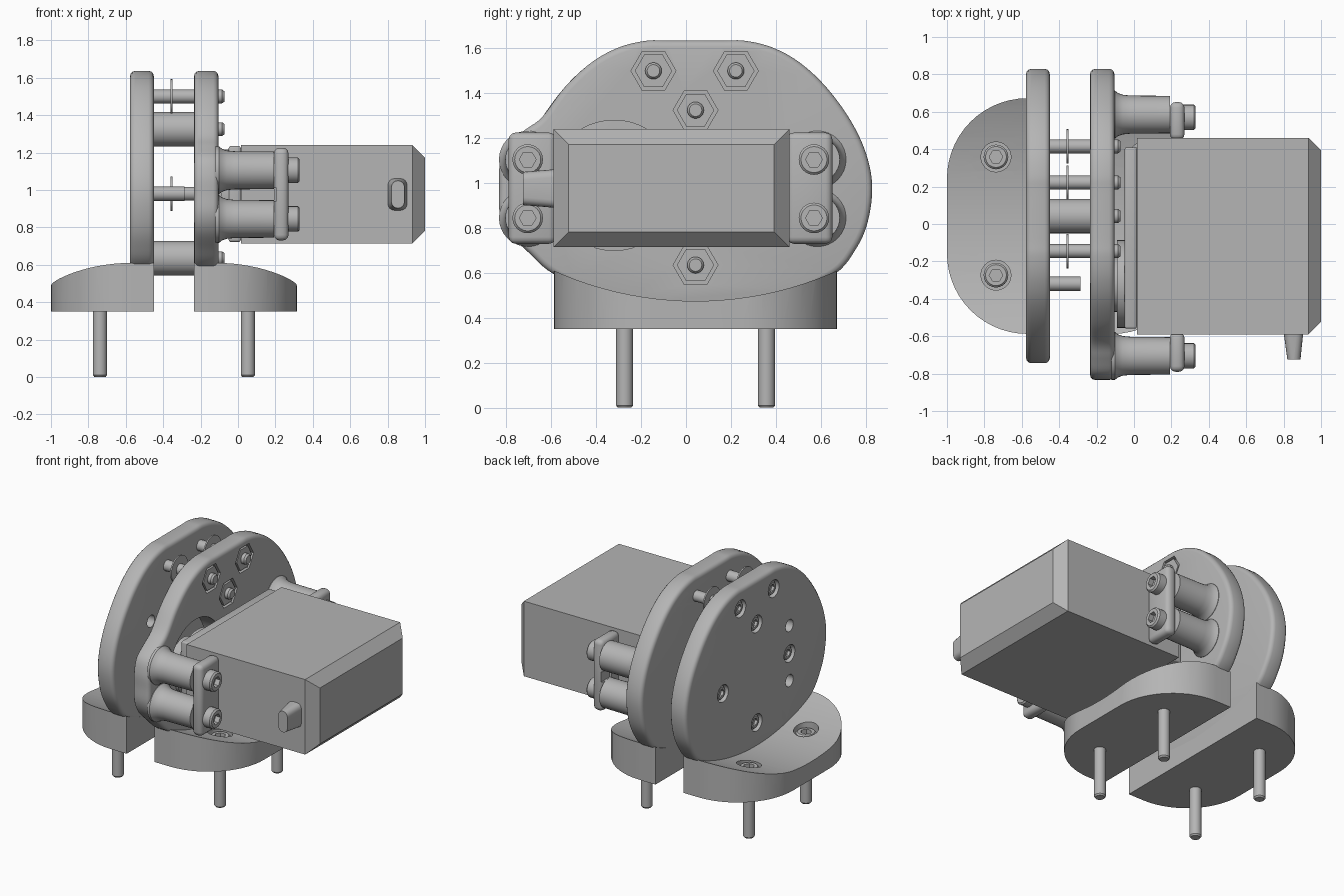
import bpy, bmesh, math
from mathutils import Vector

if "Cube" in bpy.data.objects:
    bpy.data.objects.remove(bpy.data.objects["Cube"])

mat = bpy.data.materials.new("plain grey")
mat.diffuse_color = (0.46, 0.46, 0.46, 1)
mat.use_nodes = True
mat.node_tree.nodes["Principled BSDF"].inputs["Base Color"].default_value = mat.diffuse_color
CY = 0.0425   # symmetry line of plates and feet


def finish(name, bm):
    bmesh.ops.recalc_face_normals(bm, faces=bm.faces)
    me = bpy.data.meshes.new(name)
    bm.to_mesh(me)
    bm.free()
    ob = bpy.data.objects.new(name, me)
    bpy.context.collection.objects.link(ob)
    me.materials.append(mat)
    return ob


def activate(ob):
    bpy.ops.object.select_all(action='DESELECT')
    ob.select_set(True)
    bpy.context.view_layer.objects.active = ob


def apply(ob, kind, **props):
    m = ob.modifiers.new(kind, kind)
    for k, v in props.items():
        setattr(m, k, v)
    activate(ob)
    bpy.ops.object.modifier_apply(modifier=m.name)


def cut(ob, cutters):
    for c in cutters:
        apply(ob, 'BOOLEAN', operation='DIFFERENCE', solver='EXACT', object=c)
        bpy.data.objects.remove(c)


def smooth(ob, deg=32):
    activate(ob)
    bpy.ops.object.shade_smooth_by_angle(angle=math.radians(deg))
    return ob


def turned(name, axis, centre, profile, n=24):
    """Closed turned part; profile is (radius, position along axis)."""
    bm = bmesh.new()
    u, v = centre
    rings = []
    for r, t in profile:
        ring = []
        for i in range(n):
            a = 2 * math.pi * i / n
            p, q = u + r * math.cos(a), v + r * math.sin(a)
            ring.append(bm.verts.new((t, p, q) if axis == 'X' else (p, q, t)))
        rings.append(ring)
    for a, b in zip(rings, rings[1:]):
        for i in range(n):
            bm.faces.new((a[i], a[(i + 1) % n], b[(i + 1) % n], b[i]))
    bm.faces.new(rings[0])
    bm.faces.new(rings[-1])
    return finish(name, bm)


def rod(name, axis, centre, r, a, b, n=24):
    return turned(name, axis, centre, [(r, a), (r, b)], n)


def socket_head(name, axis, centre, r, base, top):
    """Screw head with a hexagonal socket in its top."""
    s = 1 if top > base else -1
    ob = turned(name, axis, centre,
                [(r, base), (r, top - s * .01), (r - .01, top)], 24)
    cut(ob, [rod("socket_cutter", axis, centre, r * .55, top - s * .035, top + s * .03, 6)])
    return smooth(ob)


def prism(name, pts, to3d, vec):
    bm = bmesh.new()
    f = bm.faces.new([bm.verts.new(to3d(*p)) for p in pts])
    ext = bmesh.ops.extrude_face_region(bm, geom=[f])
    bmesh.ops.translate(bm, vec=Vector(vec),
                        verts=[g for g in ext['geom'] if isinstance(g, bmesh.types.BMVert)])
    return finish(name, bm)


def box(name, x, y, z, bevel=0):
    ob = prism(name, [(y[0], z[0]), (y[1], z[0]), (y[1], z[1]), (y[0], z[1])],
               lambda a, b: (x[0], a, b), (x[1] - x[0], 0, 0))
    if bevel:
        apply(ob, 'BEVEL', width=bevel, segments=3)
        smooth(ob)
    return ob


def spline(pts, steps=5):
    """Closed smooth outline through the points."""
    out, n = [], len(pts)
    for i in range(n):
        a, b, c, d = [Vector(pts[(i + k) % n]) for k in (-1, 0, 1, 2)]
        for s in range(steps):
            t = s / steps
            out.append(.5 * (2 * b + (c - a) * t + (2 * a - 5 * b + 4 * c - d) * t * t
                             + (3 * b - a - 3 * c + d) * t ** 3))
    return out


# Upright plates
half = [(.12, 1.635), (.22, 1.634), (.34, 1.605), (.46, 1.54), (.58, 1.43), (.69, 1.28),
        (.76, 1.13), (.787, .98), (.765, .82), (.71, .70), (.62, .595), (.42, .50), (.18, .45)]
right_side = [(CY + o, z) for o, z in half]
left_side = [(CY - o, z) for o, z in reversed(half)]
ear = [(CY - .18, .45), (CY - .42, .50), (-.59, .595), (-.70, .69), (-.79, .78), (-.83, .87),
       (-.832, .98), (-.83, 1.08), (-.80, 1.17), (-.72, 1.235), (-.64, 1.295)] + left_side[8:]


def plate(name, outline, x0, x1):
    ob = prism(name, spline(outline), lambda y, z: (x0, y, z), (x1 - x0, 0, 0))
    apply(ob, 'BEVEL', width=.028, segments=3, limit_method='ANGLE', angle_limit=math.radians(60))
    return ob


outer = plate("outer_plate", right_side + left_side, -.577, -.45)
inner = plate("inner_plate", right_side + ear, -.235, -.105)

nuts = [(-.145, 1.5), (.222, 1.5), (CY, 1.325), (CY, .635), (.415, .98)]
pivot = (-.32, .98)
cut(outer, [rod("bore", 'X', c, .06, -.65, -.53) for c in nuts + [pivot]]
    + [rod("hole", 'X', (-.32, z), .042, -.65, -.4) for z in (1.175, .79)])
cut(inner, [rod("pocket", 'X', c, .1, -.14, 0, 6) for c in nuts]
    + [rod("opening", 'X', (-.32, .99), .29, -.3, 0, 48)])
smooth(outer)
smooth(inner)

# Screws, nuts, spacers and washers between the plates
for i, c in enumerate(nuts):
    smooth(turned("cross_screw", 'X', c, [(.037, -.545), (.037, -.085), (.028, -.073)]))
    socket_head("cross_screw_head", 'X', c, .05, -.53, -.565)
    rod("nut", 'X', c, .083, -.14, -.108, 6)
    if i in (2, 3):
        smooth(rod("spacer", 'X', c, .092, -.452, -.233, 32))
    else:
        smooth(rod("washer", 'X', c, .092, -.36, -.35, 32))
smooth(rod("pivot_screw", 'X', pivot, .038, -.545, -.285))
socket_head("pivot_screw_head", 'X', pivot, .05, -.53, -.565)

# Feet: D-shaped blocks with a dished top
R = .43


def foot(name, sign):
    X = lambda x: x if sign > 0 else -.685 - x
    pts = [(-.45, CY - .63), (-.45, CY + .63)]
    for s in (1, -1):
        arc = [math.radians(90 * k / 14) for k in range(15)]
        for a in (arc if s > 0 else reversed(arc)):
            pts.append((-1 + R - R * math.sin(a), CY + s * (.63 - R + R * math.cos(a))))
    ob = prism(name, [(X(x), y) for x, y in pts], lambda x, y: (x, y, .35), (0, 0, .4))
    cut(ob, [rod("dish", 'X', (CY, 2.015), 1.54, -2, 2, 160)])
    bolts = [(X(-.738), CY + s * .316) for s in (1, -1)]
    cut(ob, [rod("bore", 'Z', b, .08, .44, .9, 32) for b in bolts])
    smooth(ob)
    for b in bolts:
        smooth(turned("foot_screw", 'Z', b, [(.03, 0), (.038, .01), (.038, .46)]))
        socket_head("foot_screw_head", 'Z', b, .066, .43, .495)


foot("outer_foot", 1)
foot("inner_foot", -1)

# Motor body with a chamfered end
body = box("motor_body", (.015, 1), (-.59, .46), (.715, 1.24))
for v in body.data.vertices:
    v.co.x = min(v.co.x, .933)
bm = bmesh.new()
bm.from_mesh(body.data)
end = [f for f in bm.faces if f.calc_center_median().x > .93]
bmesh.ops.inset_region(bm, faces=end, thickness=.067, use_even_offset=True)
for v in end[0].verts:
    v.co.x = 1
bm.to_mesh(body.data)
bm.free()
box("motor_front_cover", (-.05, .015), (-.56, .41), (.722, 1.235), .012)
smooth(turned("output_hub", 'X', pivot, [(.15, -.2), (.15, -.09), (.235, -.09), (.235, -.045)], 40))

# Cable exit, tapering outward
cable = box("cable_exit", (.8, .905), (-.725, -.58), (.89, 1.062))
for v in cable.data.vertices:
    if v.co.y < -.7:
        v.co.x += .02 if v.co.x < .85 else -.015
        v.co.z += .012 if v.co.z < 1 else -.012
bm = bmesh.new()
bm.from_mesh(cable.data)
edges = [e for e in bm.edges if abs(e.verts[0].co.y - e.verts[1].co.y) > .1]
bmesh.ops.bevel(bm, geom=edges, offset=.035, segments=4, profile=.5, affect='EDGES')
bm.to_mesh(cable.data)
bm.free()
smooth(cable)

# Mounting flanges, bosses and their screws
for side, y0, y1, yb, ys in (("front", -.79, -.58, -.705, -.705), ("back", .45, .652, .585, .57)):
    tab = box(side + "_flange", (.192, .27), (y0, y1), (.73, 1.225))
    apply(tab, 'BEVEL', width=.03, segments=3, limit_method='ANGLE')
    yo = y0 if side == "front" else y1
    cut(tab, [box("notch", (.1, .205), (yo - .1, yo + .1), (.94, 1.01))])
    smooth(tab)
    for z in (.845, 1.105):
        smooth(turned(side + "_boss", 'X', (yb, z), [(.128, -.12), (.128, -.102), (.115, -.085),
                                                    (.106, -.06), (.102, -.02), (.1, .192)], 32))
        socket_head(side + "_flange_screw", 'X', (ys, z), .068, .265, .33)
